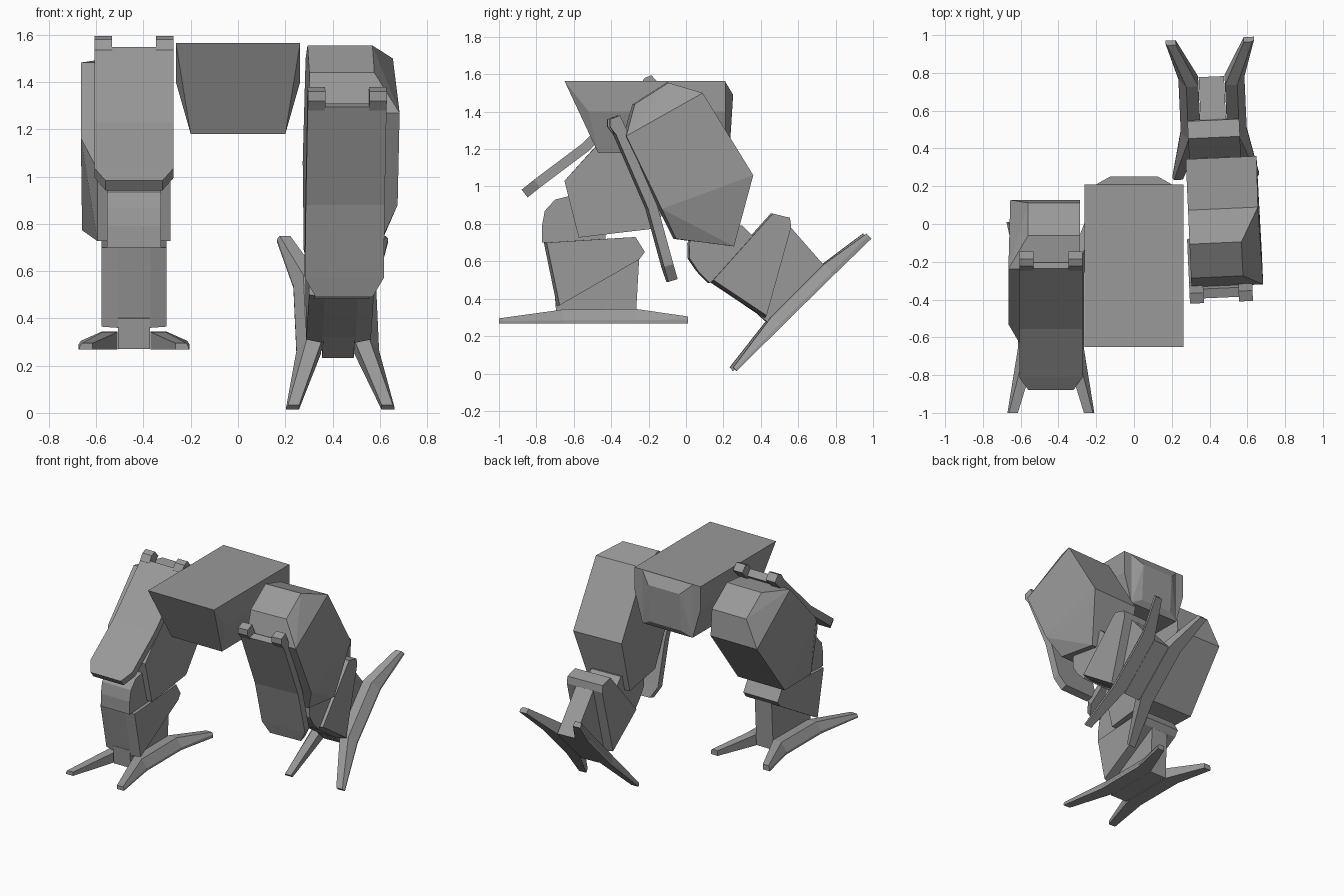
import bpy, bmesh, math
from mathutils import Vector, Matrix

if "Cube" in bpy.data.objects:
    bpy.data.objects.remove(bpy.data.objects["Cube"])

grey = bpy.data.materials.new("mid_grey")
grey.diffuse_color = (0.32, 0.32, 0.32, 1)
grey.use_nodes = True
grey.node_tree.nodes["Principled BSDF"].inputs["Base Color"].default_value = grey.diffuse_color
CX = 0.44  # sideways centre of each leg


def finish(name, bm, pose):
    for v in bm.verts:
        v.co = pose(v.co)
    bmesh.ops.dissolve_limit(bm, angle_limit=0.02, verts=bm.verts, edges=bm.edges)
    bmesh.ops.recalc_face_normals(bm, faces=bm.faces)
    me = bpy.data.meshes.new(name)
    bm.to_mesh(me)
    bm.free()
    me.materials.append(grey)
    bpy.context.collection.objects.link(bpy.data.objects.new(name, me))


def hull(name, pts, pose):
    """Convex block from (y, z, x_inner, x_outer) outline points."""
    bm = bmesh.new()
    for y, z, a, b in pts:
        bm.verts.new((a, y, z))
        bm.verts.new((b, y, z))
    res = bmesh.ops.convex_hull(bm, input=bm.verts)
    loose = {e for e in res["geom_interior"] + res["geom_unused"]
             if isinstance(e, bmesh.types.BMVert)}
    bmesh.ops.delete(bm, geom=list(loose), context='VERTS')
    finish(name, bm, pose)


def block(name, pts, pose, c=CX):
    """Symmetric block from (y, z, half_width) outline points."""
    hull(name, [(y, z, c - h, c + h) for y, z, h in pts], pose)


def loft(name, rings, pose):
    """Skin joining equal rings of points, capped at both ends."""
    bm = bmesh.new()
    vs = [[bm.verts.new(p) for p in r] for r in rings]
    n = len(vs[0])
    for a, b in zip(vs, vs[1:]):
        for i in range(n):
            j = (i + 1) % n
            bm.faces.new((a[i], a[j], b[j], b[i]))
    bm.faces.new(vs[0])
    bm.faces.new(vs[-1])
    finish(name, bm, pose)


def swing(deg, src, dst):
    """Rotation in the side plane carrying point src to dst."""
    return (Matrix.Translation((0, dst[0], dst[1]))
            @ Matrix.Rotation(math.radians(deg), 4, 'X')
            @ Matrix.Translation((0, -src[0], -src[1])))


def leg(side, upper, lower):
    # thigh
    i = 0.285
    hull(side + "_thigh", [
        (-0.10, 1.555, i, 0.56), (0.08, 1.50, i, 0.655), (0.35, 1.06, i, 0.66),
        (0.25, 0.68, i, 0.595), (-0.06, 0.72, i, 0.595), (-0.14, 0.88, i, 0.665),
        (-0.33, 1.27, i, 0.665), (-0.28, 1.44, i, 0.56)], upper)

    # bent shield plate in front of the thigh, with clipped lower corners
    rings = []
    for y, z, t, h in [(-0.39, 1.295, 0.05, 0.167), (-0.21, 0.88, 0.05, 0.167),
                       (-0.125, 0.57, 0.05, 0.167), (-0.10, 0.49, 0.05, 0.12)]:
        rings.append([(CX - h, y, z), (CX + h, y, z),
                      (CX + h, y + t, z + 0.015), (CX - h, y + t, z + 0.015)])
    loft(side + "_shield", rings, upper)

    # two tabs at the top of the shield
    for label, c in (("inner", CX - 0.13), ("outer", CX + 0.13)):
        block(f"{side}_{label}_shield_tab", [
            (-0.415, 1.36, 0.037), (-0.36, 1.38, 0.037), (-0.30, 1.25, 0.037),
            (-0.385, 1.28, 0.037), (-0.415, 1.32, 0.037)], upper, c)

    # knee
    block(side + "_knee", [
        (-0.77, 0.70, 0.115), (-0.77, 0.79, 0.115), (-0.755, 0.87, 0.115),
        (-0.70, 0.93, 0.115), (-0.62, 0.95, 0.115), (-0.43, 0.80, 0.115),
        (-0.43, 0.70, 0.115)], lower)

    # shin guard with clipped front corners
    block(side + "_shin_guard", [
        (-0.76, 0.70, 0.07), (-0.745, 0.70, 0.137), (-0.27, 0.73, 0.137),
        (-0.22, 0.65, 0.137), (-0.25, 0.61, 0.137), (-0.675, 0.365, 0.137),
        (-0.69, 0.36, 0.07)], lower)

    # narrow ankle post below the guard
    block(side + "_ankle_post", [
        (-0.70, 0.40, 0.067), (-0.69, 0.27, 0.067), (-0.27, 0.27, 0.067),
        (-0.25, 0.62, 0.067)], lower)

    # pair of bowed foot runners, toes spread at both ends
    for label, s in (("inner", -1), ("outer", 1)):
        rings = []
        for y, x0, xt, x1, zt, zo in [(-1.0, 0.175, 0.222, 0.23, 0.295, 0.28),
                                      (-0.66, 0.07, 0.135, 0.175, 0.342, 0.285),
                                      (-0.265, 0.07, 0.135, 0.175, 0.345, 0.285),
                                      (0.01, 0.18, 0.225, 0.235, 0.305, 0.29)]:
            rings.append([(CX + s * x, y, z) for x, z in
                          ((x0, 0.268), (x0, zt), (xt, zt), (x1, zo), (x1, 0.268))])
        loft(f"{side}_{label}_foot_runner", rings, lower)


# pelvis, wide on top and tapering below
block("pelvis", [(-0.65, 1.565, 0.263), (0.21, 1.565, 0.263), (-0.52, 1.40, 0.263),
                 (0.21, 1.40, 0.263), (-0.47, 1.18, 0.2), (0.21, 1.18, 0.2)],
      lambda p: p, 0)
block("pelvis_back_plate", [(0.20, 1.56, 0.2), (0.21, 1.56, 0.2), (0.252, 1.49, 0.125),
                            (0.235, 1.22, 0.125), (0.21, 1.18, 0.2), (0.20, 1.18, 0.2)],
      lambda p: p, 0)

# right leg trails behind and is turned slightly outward
yaw = (Matrix.Translation((CX, 0.1, 0)) @ Matrix.Rotation(0.045, 4, 'Z')
       @ Matrix.Translation((-CX, -0.1, 0)))
trail = yaw @ swing(44.5, (-0.76, 0.70), (0.13, 0.49))
leg("right", lambda p: yaw @ p, lambda p: trail @ p)

# left leg is mirrored and steps forward
mirror = Matrix.Scale(-1, 4, Vector((1, 0, 0)))
raised = mirror @ swing(-68.5, (-0.06, 0.72), (-0.65, 1.03))
leg("left", lambda p: raised @ p, lambda p: mirror @ p)
